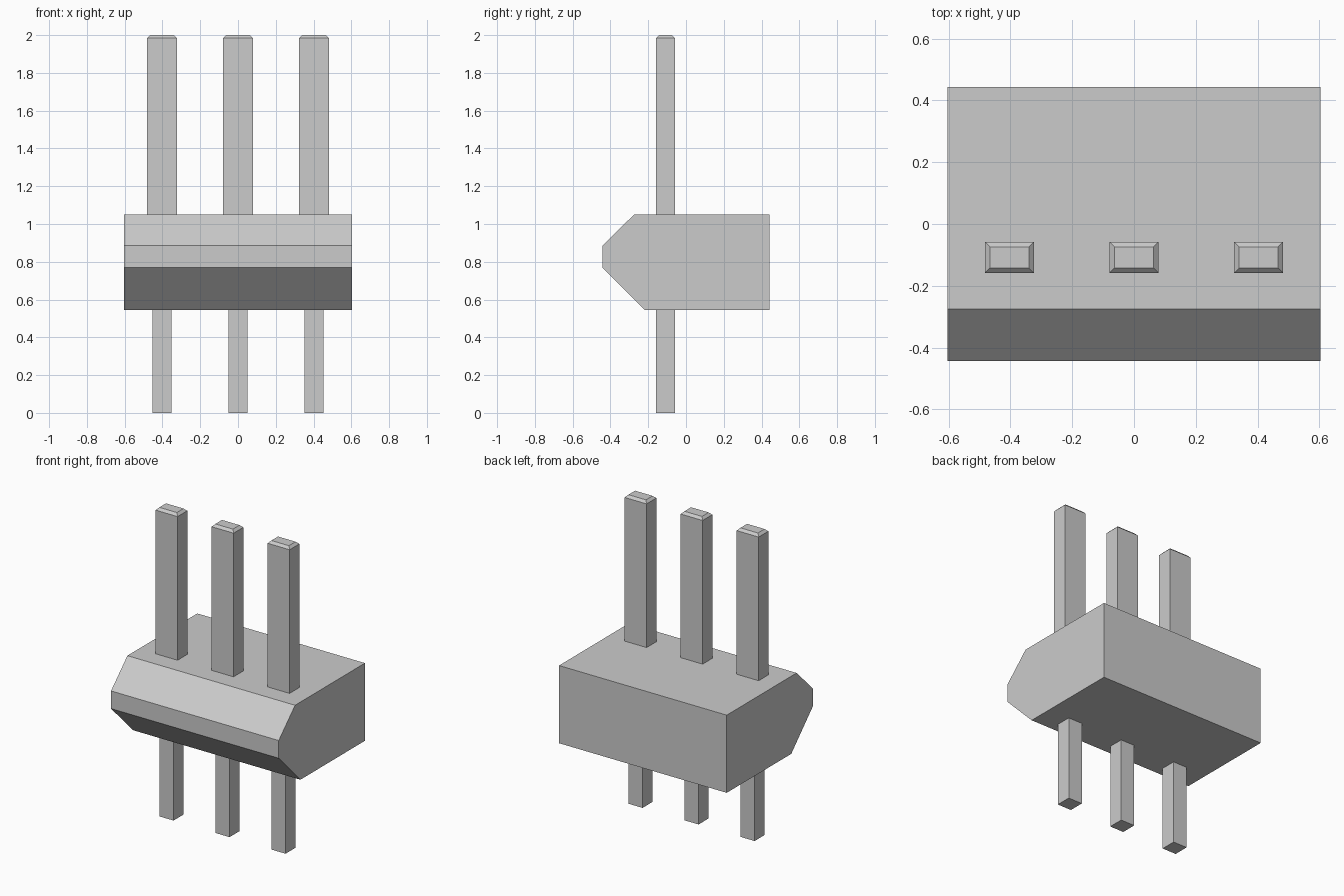
import bpy
import bmesh

cube = bpy.data.objects.get("Cube")
if cube:
    bpy.data.objects.remove(cube, do_unlink=True)

# Single grey finish
grey = bpy.data.materials.new("plain grey")
grey.use_nodes = True
COLOR = (0.6, 0.6, 0.6, 1.0)
grey.diffuse_color = COLOR
grey.node_tree.nodes["Principled BSDF"].inputs["Base Color"].default_value = COLOR


def loft(name, rings):
    """Join rings of equal point count into a closed, flat-faced solid."""
    bm = bmesh.new()
    loops = [[bm.verts.new(p) for p in ring] for ring in rings]
    n = len(loops[0])
    for a, b in zip(loops, loops[1:]):
        for i in range(n):
            j = (i + 1) % n
            bm.faces.new((a[i], a[j], b[j], b[i]))
    bm.faces.new(loops[0][::-1])
    bm.faces.new(loops[-1])
    bmesh.ops.recalc_face_normals(bm, faces=bm.faces)
    mesh = bpy.data.meshes.new(name)
    bm.to_mesh(mesh)
    bm.free()
    mesh.materials.append(grey)
    obj = bpy.data.objects.new(name, mesh)
    bpy.context.collection.objects.link(obj)
    return obj


def rect(cx, cy, hx, hy, z):
    return [(cx - hx, cy - hy, z), (cx + hx, cy - hy, z),
            (cx + hx, cy + hy, z), (cx - hx, cy + hy, z)]


# Housing: side profile (y, z) with a bevelled nose, extruded across x
HALF_WIDTH = 0.603
BOTTOM, TOP = 0.545, 1.05
profile = [(-0.275, TOP), (-0.443, 0.885), (-0.443, 0.77),
           (-0.22, BOTTOM), (0.443, BOTTOM), (0.443, TOP)]
loft("housing", [[(x, y, z) for y, z in profile] for x in (-HALF_WIDTH, HALF_WIDTH)])

# Three pins: wide blade with chamfered tip above, narrow square leg below
PIN_Y, HALF_Y, CHAMFER = -0.108, 0.05, 0.016
for side, x in (("right", -0.403), ("middle", 0.0), ("left", 0.403)):
    loft(f"{side}_upper_pin", [
        rect(x, PIN_Y, 0.079, HALF_Y, TOP),
        rect(x, PIN_Y, 0.079, HALF_Y, 2.0 - CHAMFER),
        rect(x, PIN_Y, 0.079 - CHAMFER, HALF_Y - CHAMFER, 2.0)])
    loft(f"{side}_lower_pin", [
        rect(x, PIN_Y, 0.05, HALF_Y, 0.0),
        rect(x, PIN_Y, 0.05, HALF_Y, BOTTOM)])
